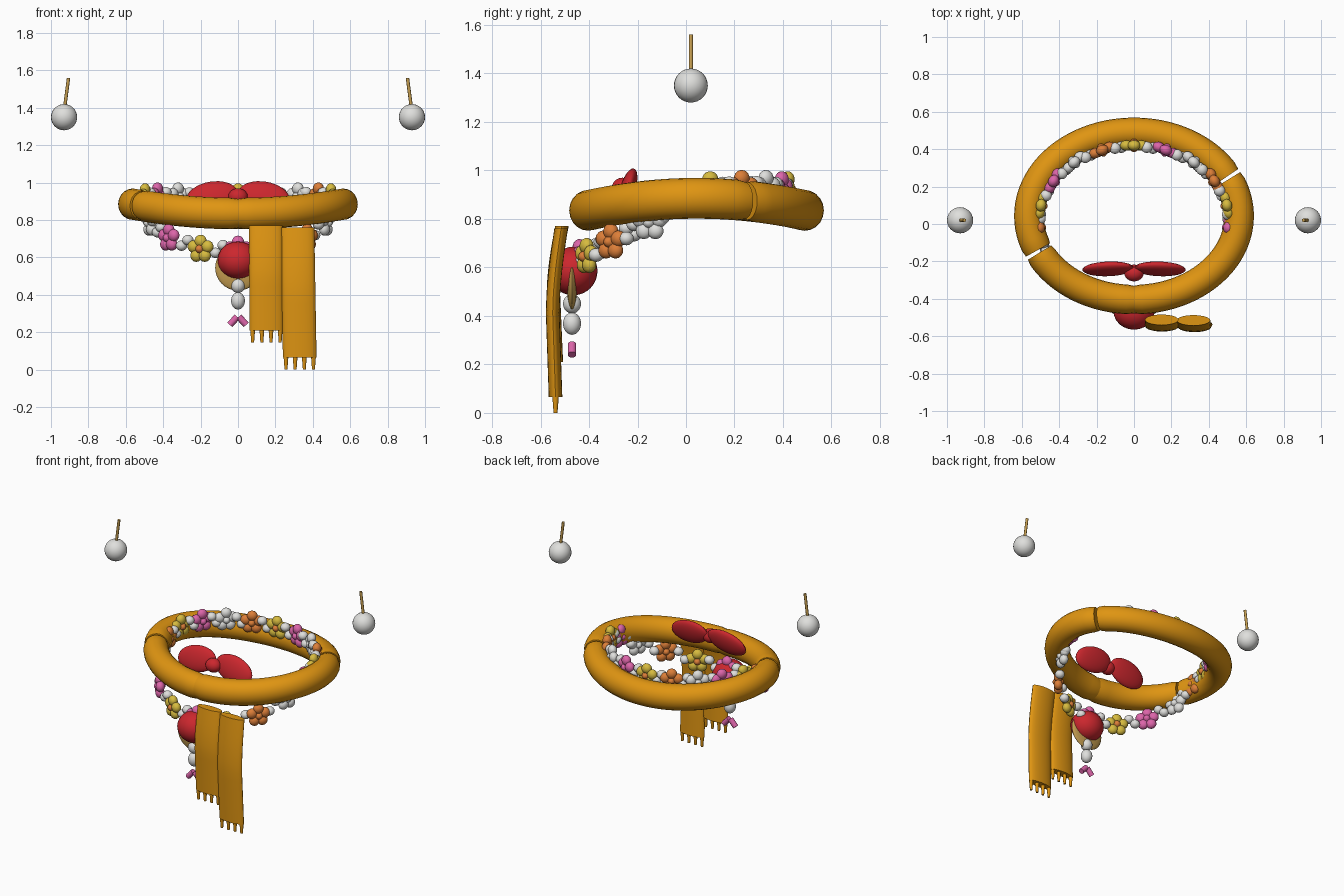
import bpy, bmesh, math
from mathutils import Vector, Matrix

if "Cube" in bpy.data.objects:
    bpy.data.objects.remove(bpy.data.objects["Cube"])


def mat(name, *rgb):
    m = bpy.data.materials.new(name)
    m.diffuse_color = (*rgb, 1)
    m.use_nodes = True
    m.node_tree.nodes["Principled BSDF"].inputs["Base Color"].default_value = m.diffuse_color
    return m


CLOTH = mat("amber cloth", 0.74, 0.30, 0.006)
RED = mat("red", 0.60, 0.02, 0.027)
PINK = mat("pink", 0.72, 0.13, 0.40)
ORANGE = mat("orange petal", 0.72, 0.21, 0.04)
YELLOW = mat("yellow petal", 0.68, 0.50, 0.05)
WHITE = mat("white", 0.74, 0.74, 0.72)
GOLD = mat("gold", 0.56, 0.34, 0.08)


def finish(name, bm, *mats, angle=40):
    bmesh.ops.recalc_face_normals(bm, faces=bm.faces)
    me = bpy.data.meshes.new(name)
    bm.to_mesh(me)
    bm.free()
    ob = bpy.data.objects.new(name, me)
    bpy.context.collection.objects.link(ob)
    for m in mats:
        me.materials.append(m)
    bpy.ops.object.select_all(action='DESELECT')
    ob.select_set(True)
    bpy.context.view_layer.objects.active = ob
    bpy.ops.object.shade_smooth_by_angle(angle=math.radians(angle))
    return ob


def add_ball(bm, loc, size, rot=None, seg=24, slot=0):
    m = Matrix.Translation(loc) @ (rot or Matrix()) @ Matrix.Diagonal((*size, 1))
    old = set(bm.faces)
    bmesh.ops.create_uvsphere(bm, u_segments=seg, v_segments=seg * 2 // 3, radius=1, matrix=m)
    for f in set(bm.faces) - old:
        f.material_index = slot


def ball(name, loc, size, m, rot=None, seg=24):
    bm = bmesh.new()
    add_ball(bm, loc, size, rot, seg)
    return finish(name, bm, m)


def add_rod(bm, a, b, r1, r2, seg=10):
    a, b = Vector(a), Vector(b)
    d = b - a
    m = Matrix.Translation((a + b) / 2) @ d.to_track_quat('Z', 'Y').to_matrix().to_4x4()
    bmesh.ops.create_cone(bm, cap_ends=True, segments=seg, radius1=r1, radius2=r2,
                          depth=d.length, matrix=m)


def rod(name, a, b, r1, r2, m):
    bm = bmesh.new()
    add_rod(bm, a, b, r1, r2)
    return finish(name, bm, m)


def skin(bm, rings):
    """Bridge a list of point rings and cap both ends."""
    vs = [[bm.verts.new(p) for p in r] for r in rings]
    n = len(vs[0])
    for a, b in zip(vs, vs[1:]):
        for i in range(n):
            j = (i + 1) % n
            bm.faces.new((a[i], a[j], b[j], b[i]))
    bm.faces.new(vs[0])
    bm.faces.new(vs[-1])


# scarf ring: three arcs of a saddle-shaped oval, meeting at seams
def scarf_arc(name, start, end):
    rings = []
    steps = max(8, int((end - start) / 4))
    for k in range(steps + 1):
        t = math.radians(start + (end - start) * k / steps)
        s = math.sin(t)
        c = Vector((0.562 * math.cos(t), 0.043 + 0.447 * s, 0.885 - 0.05 * s * s))
        out = Vector((0.447 * math.cos(t), 0.562 * s, 0)).normalized()
        w = 0.93 if k in (0, steps) else 1
        rings.append([c + out * 0.079 * w * math.cos(a) + Vector((0, 0, 0.084 * w * math.sin(a)))
                      for a in (i * math.tau / 20 for i in range(20))])
    bm = bmesh.new()
    skin(bm, rings)
    finish(name, bm, CLOTH)


scarf_arc("scarf_right", -90, 26)
scarf_arc("scarf_back", 28, 204)
scarf_arc("scarf_left", 206, 270)


# hanging scarf tails with a lens section, slightly bowed, and tassels
def tail(name, x_top, x_bot, top, bottom, y_off, tassels):
    rings = []
    for k in range(13):
        f = k / 12
        x = x_top + (x_bot - x_top) * f
        y = y_off - 0.035 * math.sin(min(1, f * 1.9) * math.pi / 2) + 0.012 * max(0, f - 0.5) * 2
        z = top + (bottom - top) * f
        rings.append([(x + 0.09 * math.cos(a), y + 0.028 * math.sin(a), z)
                      for a in (i * math.tau / 20 for i in range(20))])
    bm = bmesh.new()
    skin(bm, rings)
    for i in range(tassels):
        x = x_bot + (i - (tassels - 1) / 2) * 0.049
        add_rod(bm, (x, y, bottom + 0.01), (x, y, bottom - 0.065), 0.014, 0.008)
    finish(name, bm, CLOTH)


tail("scarf_tail_short", 0.148, 0.152, 0.77, 0.21, -0.512, 4)
tail("scarf_tail_long", 0.318, 0.33, 0.76, 0.065, -0.515, 4)


# flower garland: a tilted loop, high behind and low in front
def flower(name, loc, col):
    loc = Vector(loc)
    out = Vector((loc.x, loc.y, 0)).normalized()
    rot = Matrix((Vector((-out.y, out.x, 0)), Vector((0, 0, 1)), out)).transposed().to_4x4()
    bm = bmesh.new()
    for i in range(5):
        a = math.tau * i / 5 + math.pi / 2
        p = rot @ Vector((0.043 * math.cos(a), 0.043 * math.sin(a), 0))
        add_ball(bm, loc + p, (0.034, 0.034, 0.028), rot, 14)
    add_ball(bm, loc, (0.026, 0.026, 0.036), rot, 14, 1)
    finish(name, bm, col, ORANGE if col is YELLOW else col)


garland = [
    (0, -0.44, 0.64, PINK), (-0.20, -0.41, 0.645, YELLOW), (-0.37, -0.31, 0.705, PINK),
    (-0.47, -0.15, 0.785, WHITE), (-0.505, -0.02, 0.88, ORANGE), (-0.497, 0.10, 0.92, YELLOW),
    (-0.43, 0.23, 0.925, PINK), (-0.32, 0.33, 0.925, WHITE), (-0.17, 0.395, 0.92, ORANGE),
    (0, 0.42, 0.92, YELLOW), (0.17, 0.395, 0.92, PINK), (0.32, 0.33, 0.925, WHITE),
    (0.43, 0.23, 0.925, ORANGE), (0.497, 0.10, 0.92, YELLOW), (0.505, -0.02, 0.88, PINK),
    (0.47, -0.15, 0.785, WHITE), (0.37, -0.31, 0.705, ORANGE), (0.20, -0.41, 0.645, YELLOW)]
beads = bmesh.new()
for i, (x, y, z, col) in enumerate(garland):
    flower(f"flower_{i + 1}", (x, y, z), col)
    a, b = Vector((x, y, z)), Vector(garland[(i + 1) % len(garland)][:3])
    for f, dz in ((0.4, 0.024), (0.6, -0.018)):
        add_ball(beads, a.lerp(b, f) + Vector((0, 0, dz)), (0.031, 0.031, 0.028), None, 14)
finish("garland_beads", beads, WHITE)

# pendant: red ball on a gold disc, white drops, small pink fork
ball("pendant_ball", (0, -0.465, 0.585), (0.11, 0.1, 0.1), RED)
ball("pendant_disc", (0, -0.47, 0.545), (0.122, 0.022, 0.122), GOLD)
ball("upper_drop", (0, -0.47, 0.45), (0.037, 0.037, 0.04), WHITE)
ball("lower_drop", (0, -0.47, 0.368), (0.037, 0.037, 0.046), WHITE)
for side, label in ((-1, "left"), (1, "right")):
    rod(f"pendant_fork_{label}", (side * 0.004, -0.47, 0.283), (side * 0.044, -0.47, 0.24),
        0.018, 0.018, PINK)

    # bow loops, drooping outwards and leaning back
    tilt = Matrix.Rotation(-0.3, 4, 'X') @ Matrix.Rotation(side * 0.18, 4, 'Y')
    ball(f"bow_loop_{label}", (side * 0.138, -0.24, 0.925), (0.14, 0.032, 0.084), RED, tilt)

    # earrings: pearl on a slanted gold wire
    ball(f"earring_pearl_{label}", (side * 0.93, 0.02, 1.35), (0.07, 0.07, 0.07), WHITE)
    rod(f"earring_wire_{label}", (side * 0.927, 0.02, 1.40), (side * 0.906, 0.02, 1.56),
        0.009, 0.009, GOLD)

ball("bow_knot", (0, -0.262, 0.925), (0.052, 0.045, 0.045), RED)
